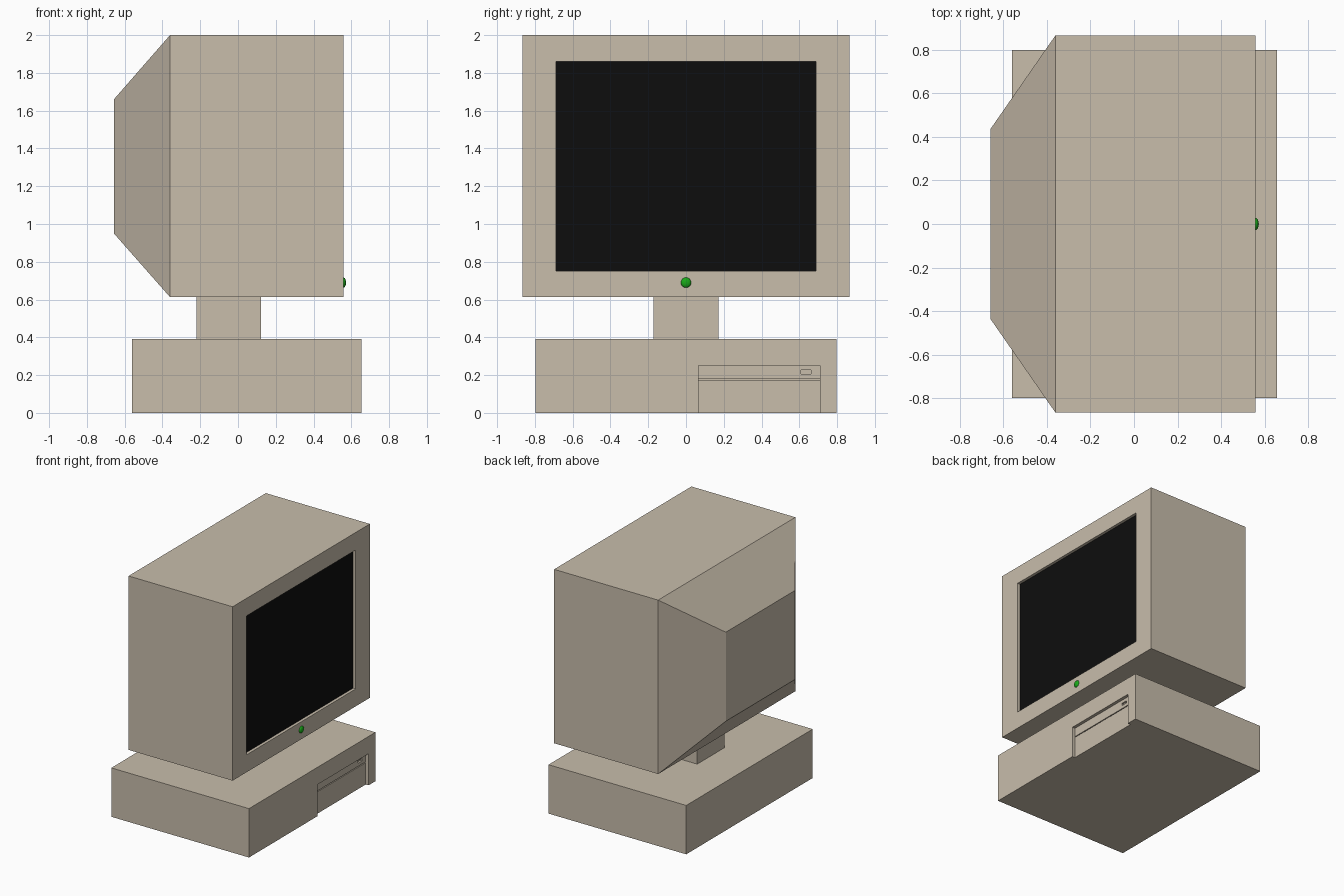
import bpy, bmesh
from mathutils import Vector

if "Cube" in bpy.data.objects:
    bpy.data.objects.remove(bpy.data.objects["Cube"])


def material(name, rgb):
    m = bpy.data.materials.new(name)
    m.diffuse_color = (*rgb, 1)
    m.use_nodes = True
    m.node_tree.nodes["Principled BSDF"].inputs["Base Color"].default_value = m.diffuse_color
    return m


BEIGE = material("beige_plastic", (0.58, 0.51, 0.41))
BLACK = material("dark_glass", (0.004, 0.004, 0.004))
GREEN = material("green_light", (0.01, 0.40, 0.01))


def box(name, x, y, z, mat=BEIGE):
    """Box from its (min, max) range on each axis."""
    bm = bmesh.new()
    bmesh.ops.create_cube(bm, size=1)
    for v in bm.verts:
        v.co = Vector([(a + b) / 2 + c * (b - a) for (a, b), c in zip((x, y, z), v.co)])
    me = bpy.data.meshes.new(name)
    bm.to_mesh(me)
    bm.free()
    me.materials.append(mat)
    ob = bpy.data.objects.new(name, me)
    bpy.context.collection.objects.link(ob)
    return ob


def carve(ob, x, y, z):
    """Cut a box-shaped recess out of an object."""
    cutter = box("cutter", x, y, z)
    mod = ob.modifiers.new("recess", 'BOOLEAN')
    mod.operation, mod.solver, mod.object = 'DIFFERENCE', 'EXACT', cutter
    bpy.context.view_layer.objects.active = ob
    bpy.ops.object.modifier_apply(modifier=mod.name)
    bpy.data.objects.remove(cutter)


# Monitor housing with tapered back
monitor = box("monitor_housing", (-0.36, 0.558), (-0.865, 0.865), (0.613, 2.0))
bm = bmesh.new()
bm.from_mesh(monitor.data)
bm.normal_update()
back = min(bm.faces, key=lambda f: f.calc_center_median().x)
tip = bmesh.ops.extrude_discrete_faces(bm, faces=[back])["faces"][0]
for v in tip.verts:
    v.co = (-0.657, 0.437 if v.co.y > 0 else -0.437, 1.66 if v.co.z > 1 else 0.95)
bm.to_mesh(monitor.data)
bm.free()
carve(monitor, (0.533, 0.7), (-0.687, 0.687), (0.752, 1.86))

# Screen glass at the bottom of the recess
box("screen", (0.525, 0.535), (-0.687, 0.687), (0.752, 1.86), BLACK)

# Power light
bpy.ops.mesh.primitive_uv_sphere_add(segments=24, ring_count=12, radius=0.027,
                                     location=(0.558, 0, 0.69))
light = bpy.context.object
light.name = "power_light"
light.scale.x = 0.52
light.data.materials.append(GREEN)
bpy.ops.object.shade_smooth()

# Neck
box("monitor_neck", (-0.22, 0.122), (-0.173, 0.173), (0.39, 0.613))

# Computer case with drive bay, seam and button recess
case = box("computer_case", (-0.56, 0.655), (-0.797, 0.797), (0, 0.39))
carve(case, (0.63, 0.8), (0.065, 0.71), (-0.1, 0.252))
carve(case, (0.615, 0.8), (0.065, 0.71), (0.174, 0.181))
carve(case, (0.615, 0.8), (0.61, 0.663), (0.206, 0.226))
